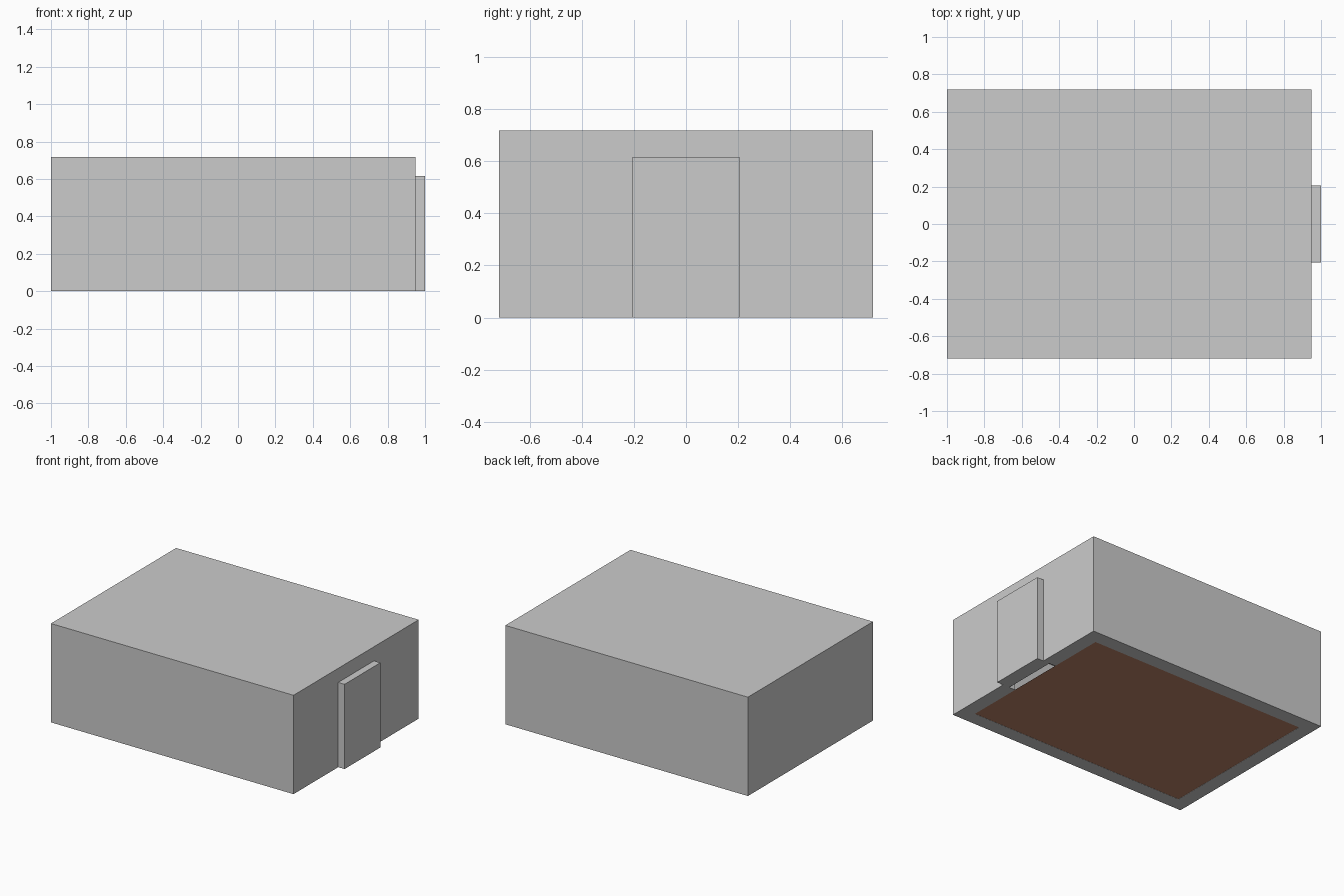
import bpy

if "Cube" in bpy.data.objects:
    bpy.data.objects.remove(bpy.data.objects["Cube"])

U = 2 / 19.5            # one building module
X0, X1 = -1.0, -1.0 + 19 * U
Y = 7 * U
H = 6 * U


def paint(obj, name, rgb):
    mat = bpy.data.materials.new(name)
    mat.diffuse_color = (*rgb, 1)
    mat.use_nodes = True
    mat.node_tree.nodes["Principled BSDF"].inputs["Base Color"].default_value = mat.diffuse_color
    obj.data.materials.append(mat)


def box(name, x, y, z):
    """Box from (min, max) ranges on each axis."""
    bpy.ops.mesh.primitive_cube_add(size=1, location=[sum(r) / 2 for r in (x, y, z)])
    obj = bpy.context.object
    obj.name = name
    obj.scale = [r[1] - r[0] for r in (x, y, z)]
    bpy.ops.object.transform_apply(location=False, rotation=False, scale=True)
    return obj


# Walls around a hollow room
box("front_wall", (X0, X1), (-Y, -Y + U), (0, H))
box("back_wall", (X0, X1), (Y - U, Y), (0, H))
box("left_wall", (X0, X0 + U), (-Y + U, Y - U), (0, H))
for name, y in (("right_wall_front", (-Y + U, -2 * U)), ("right_wall_back", (2 * U, Y - U))):
    box(name, (X1 - U, X1), y, (0, H))

# Door block standing half proud of the right wall
box("door", (X1 - U / 2, 1.0), (-2 * U, 2 * U), (0, H))

# Darker roof slab
roof = box("roof", (X0, X1), (-Y, Y), (H, H + U))
paint(roof, "roof_grey", (0.57, 0.57, 0.57))

# Brown floor sheet inside the walls
bpy.ops.mesh.primitive_plane_add(size=1, location=((X0 + X1) / 2, 0, 0.001))
floor = bpy.context.object
floor.name = "floor"
floor.scale = (X1 - X0 - 2 * U, 2 * Y - 2 * U, 1)
bpy.ops.object.transform_apply(location=False, rotation=False, scale=True)
paint(floor, "floor_brown", (0.5, 0.23, 0.14))
